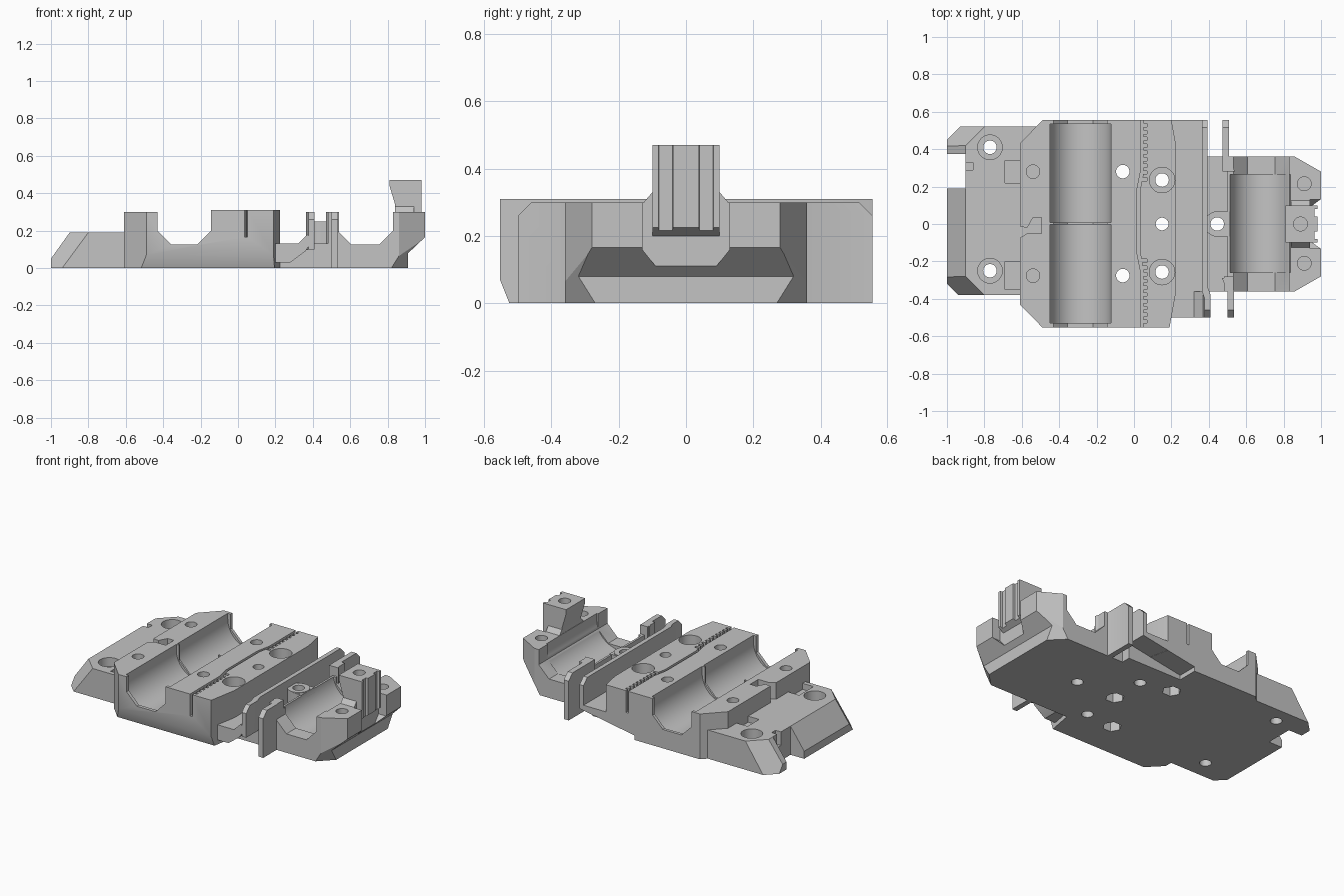
import bpy, bmesh, math
from mathutils import Vector

if "Cube" in bpy.data.objects:
    bpy.data.objects.remove(bpy.data.objects["Cube"], do_unlink=True)

grey = bpy.data.materials.new("printed grey")
grey.use_nodes = True
grey.diffuse_color = (0.55, 0.55, 0.55, 1)
grey.node_tree.nodes["Principled BSDF"].inputs["Base Color"].default_value = (0.55, 0.55, 0.55, 1)


def prism(name, pts, lo, hi, axis="z"):
    """Extrude an outline: z takes (x, y) points, y takes (x, z) points."""
    bm = bmesh.new()
    at = (lambda a, b, h: (a, b, h)) if axis == "z" else (lambda a, b, h: (a, h, b))
    low = [bm.verts.new(at(a, b, lo)) for a, b in pts]
    top = [bm.verts.new(at(a, b, hi)) for a, b in pts]
    bm.faces.new(low)
    bm.faces.new(top)
    n = len(pts)
    for i in range(n):
        j = (i + 1) % n
        bm.faces.new((low[i], low[j], top[j], top[i]))
    bmesh.ops.recalc_face_normals(bm, faces=bm.faces)
    me = bpy.data.meshes.new(name)
    bm.to_mesh(me)
    bm.free()
    me.materials.append(grey)
    ob = bpy.data.objects.new(name, me)
    bpy.context.collection.objects.link(ob)
    return ob


def box(name, x0, x1, y0, y1, z0, z1):
    return prism(name, [(x0, y0), (x1, y0), (x1, y1), (x0, y1)], z0, z1)


def disc(x, y, r, n=32):
    turn = [2 * math.pi * i / n for i in range(n)]
    return [(x + r * math.cos(a), y + r * math.sin(a)) for a in turn]


def hole(x, y, r, lo=-0.1, hi=0.6, n=32):
    return prism("cutter", disc(x, y, r, n), lo, hi)


def slice_off(ob, a, b, c, away):
    """Cut with the plane through a, b, c, dropping the side that holds away."""
    a, b, c = Vector(a), Vector(b), Vector(c)
    no = (b - a).cross(c - a).normalized()
    if no.dot(Vector(away) - a) < 0:
        no = -no
    bm = bmesh.new()
    bm.from_mesh(ob.data)
    geom = bm.verts[:] + bm.edges[:] + bm.faces[:]
    cut = bmesh.ops.bisect_plane(bm, geom=geom, plane_co=a, plane_no=no, clear_outer=True)
    bmesh.ops.edgeloop_fill(bm, edges=[e for e in cut["geom_cut"] if isinstance(e, bmesh.types.BMEdge)])
    bmesh.ops.recalc_face_normals(bm, faces=bm.faces)
    bm.to_mesh(ob.data)
    bm.free()


def combine(ob, others, op="DIFFERENCE"):
    for other in others:
        mod = ob.modifiers.new("bool", "BOOLEAN")
        mod.operation, mod.solver, mod.object = op, "EXACT", other
        bpy.context.view_layer.objects.active = ob
        bpy.ops.object.modifier_apply(modifier=mod.name)
        bpy.data.objects.remove(other, do_unlink=True)


def channel(cx, half, lo, hi):
    """Flat-bottomed bearing seat with sloped sides."""
    side = [(half, 0.5), (half, 0.2), (half - 0.075, 0.125)]
    pts = [(cx + a, z) for a, z in side] + [(cx - a, z) for a, z in reversed(side)]
    return prism("cutter", pts, lo, hi, "y")


def bore(cx, lo, hi, r=0.163, z=0.265):
    """Round-bottomed bearing cavity, open at the top."""
    arc = [(cx + r * math.cos(a), z + r * math.sin(a))
           for a in [math.pi * (1 + i / 32) for i in range(33)]]
    return prism("cutter", arc + [(cx + r, 0.6), (cx - r, 0.6)], lo, hi, "y")


# Low mounting plate with bevelled end, notch and screw holes
plate = prism("mounting_plate", [(-1, -0.38), (-0.6, -0.38), (-0.5, 0.52), (-1, 0.52)], 0, 0.19)
slice_off(plate, (-1, 0, 0.05), (-1, 1, 0.05), (-0.9, 0, 0.19), (-1, 0, 0.5))
slice_off(plate, (-0.94, -0.38, 0), (-0.8, -0.38, 0.19), (-1, -0.32, 0), (-1, -1, 0))
slice_off(plate, (-0.93, 0.52, 0), (-0.8, 0.52, 0.19), (-1, 0.45, 0), (-1, 1, 0))
cuts = [box("cutter", -1.1, -0.9, 0.19, 0.375, -0.1, 0.4),
        box("cutter", -0.91, -0.86, 0.29, 0.33, 0.1, 0.4),
        box("cutter", -0.69, -0.6, 0.22, 0.34, 0.15, 0.4),
        box("cutter", -0.69, -0.6, -0.35, -0.2, 0.15, 0.4)]
for y in (0.41, -0.25):
    cuts += [hole(-0.77, y, 0.036), hole(-0.77, y, 0.066, 0.13)]
combine(plate, cuts)

# Main body holding two bearings and the belt
body = prism("main_body", [(-0.61, -0.43), (-0.49, -0.553), (0.19, -0.553), (0.225, -0.36),
                           (0.225, 0.42), (0.2, 0.555), (-0.49, 0.555), (-0.61, 0.43)], 0, 0.31)
slice_off(body, (0, -0.553, 0.07), (1, -0.553, 0.07), (0, -0.525, 0), (0, -0.6, 0))
cuts = [channel(-0.287, 0.143, -0.7, 0.7),
        bore(-0.287, -0.53, -0.004), bore(-0.287, 0.008, 0.535),
        box("cutter", -0.7, -0.43, -0.7, 0.7, 0.3, 0.5),
        prism("cutter", [(-0.7, -0.11), (-0.62, -0.08), (-0.57, -0.05), (-0.495, -0.05), (-0.495, 0.035),
                         (-0.54, 0.035), (-0.57, -0.02), (-0.7, 0.0)], 0.19, 0.5),
        # Sloped relief under the back corner
        prism("cutter", [(-0.01, -0.1), (-0.01, 0.03), (0.4, 0.1), (0.4, -0.1)], 0.42, 0.6, "y")]
for y in (-0.276, 0.28):
    cuts += [hole(-0.54, y, 0.036, 0.2), hole(-0.06, y, 0.036), hole(-0.06, y, 0.058, -0.1, 0.09, 6)]
for y in (-0.257, 0.235):
    cuts += [hole(0.15, y, 0.036), hole(0.15, y, 0.068, 0.2)]
cuts += [hole(0.15, 0, 0.034), hole(0.15, 0, 0.058, -0.1, 0.09, 6)]
# Toothed belt slot, stepping aside in the middle
cuts.append(prism("cutter", [(0.035, -0.6), (0.052, -0.6), (0.052, -0.25), (0.032, -0.15),
                             (0.032, 0.18), (0.052, 0.28), (0.052, 0.6), (0.035, 0.6),
                             (0.035, 0.28), (0.015, 0.18), (0.015, -0.15), (0.035, -0.25)], 0.165, 0.5))
teeth = [-0.53 + 0.036 * i for i in range(10)] + [0.23 + 0.036 * i for i in range(9)]
cuts += [box("cutter", 0.04, 0.07, y, y + 0.018, 0.165, 0.5) for y in teeth]
combine(body, cuts)

# Floor joining the main body to the end block, with raised ledges at both sides
box("bridge_floor", 0.2, 0.392, -0.36, 0.42, 0, 0.13)
prism("front_ledge", [(0.2, 0.03), (0.28, 0.03), (0.36, 0.09), (0.4, 0.15),
                      (0.37, 0.18), (0.32, 0.13), (0.2, 0.13)], -0.5, -0.36, "y")
prism("back_ledge", [(0.19, 0.065), (0.392, 0.1), (0.392, 0.15), (0.363, 0.13), (0.19, 0.13)],
      0.42, 0.555, "y")

# Thin upright guide walls with clipped top corners
inner = prism("inner_wall", [(0.363, -0.36), (0.378, -0.4), (0.378, -0.5), (0.41, -0.5), (0.41, -0.38),
                             (0.392, -0.33), (0.392, 0.555), (0.363, 0.555)], 0.1, 0.3)
front = prism("outer_wall_front", [(0.5, -0.5), (0.535, -0.5), (0.535, -0.36), (0.52, -0.29),
                                   (0.47, -0.29), (0.5, -0.36)], 0, 0.3)
back = prism("outer_wall_back", [(0.472, 0.555), (0.508, 0.555), (0.508, 0.36), (0.54, 0.28),
                                 (0.49, 0.28), (0.472, 0.36)], 0, 0.3)
for wall in (inner, front):
    slice_off(wall, (0, -0.5, 0.26), (1, -0.5, 0.26), (0, -0.46, 0.3), (0, -0.6, 0.4))
for wall in (inner, back):
    slice_off(wall, (0, 0.555, 0.26), (1, 0.555, 0.26), (0, 0.515, 0.3), (0, 0.6, 0.4))

# End block with the third bearing seat, undercut at the end
block = prism("end_block", [(0.39, -0.36), (0.86, -0.36), (1, -0.28), (1, 0.28),
                            (0.86, 0.36), (0.39, 0.36)], 0, 0.3)
recess = box("cutter", 0.94, 1.1, -0.13, 0.13, 0.11, 0.5)
for s in (-1, 1):
    slice_off(block, (0.91, s * 0.27, 0), (0.91, s * 0.32, 0.08), (0.82, s * 0.36, 0), (1, s, 0))
    slice_off(recess, (0.9, s * 0.09, 0.11), (1.1, s * 0.09, 0.11), (1, s * 0.13, 0.16), (1, s, 0))
cuts = [recess, channel(0.68, 0.148, -0.5, 0.5), bore(0.675, -0.26, 0.265),
        prism("cutter", [(0.91, -0.1), (0.91, 0.08), (1, 0.165), (1.1, 0.26), (1.1, -0.1)], -0.5, 0.5, "y"),
        box("cutter", 0.38, 0.5, -0.28, 0.28, 0.13, 0.5),
        box("cutter", 0.38, 0.6, -0.28, 0.28, 0.24, 0.5),
        prism("cutter", [(0.38, -0.5), (0.48, -0.5), (0.48, -0.27), (0.45, -0.24), (0.38, -0.24)], 0.13, 0.5),
        prism("cutter", [(0.38, 0.5), (0.472, 0.5), (0.472, 0.27), (0.45, 0.24), (0.38, 0.24)], 0.13, 0.5),
        hole(0.445, 0, 0.036)]
cuts += [hole(0.91, y, 0.037, 0.15) for y in (-0.21, 0.215)]
combine(block, cuts)

# Pierced boss between the guide walls
boss = prism("screw_boss", disc(0.445, 0, 0.068), 0.1, 0.25)
combine(boss, [box("arm", 0.44, 0.52, -0.068, 0.068, 0.11, 0.245)], "UNION")
combine(boss, [hole(0.445, 0, 0.036), bore(0.675, -0.26, 0.265)])

# Grooved post overhanging the end, on a flared foot
post = prism("end_post", [(0.81, 0.47), (0.81, 0.44), (0.84, 0.34), (0.84, 0.2), (0.94, 0.2),
                          (0.98, 0.225), (0.98, 0.47)], -0.1, 0.1, "y")
cuts = [prism("cutter", [(0.965, y - 0.02), (1.1, y - 0.03), (1.1, y + 0.03), (0.965, y + 0.02)], 0.1, 0.6)
        for y in (-0.06, 0.06)]
cuts += [hole(0.89, 0, 0.037, 0.3)]
combine(post, cuts)
foot = box("post_foot", 0.84, 0.94, -0.13, 0.13, 0.28, 0.33)
for s in (-1, 1):
    slice_off(foot, (0, s * 0.13, 0.295), (1, s * 0.13, 0.295), (0, s * 0.1, 0.33), (0, s, 0.5))

# Smooth bores, crisp edges
bpy.ops.object.select_all(action="DESELECT")
for ob in bpy.context.scene.objects:
    if ob.type == "MESH":
        ob.select_set(True)
        bpy.context.view_layer.objects.active = ob
bpy.ops.object.shade_smooth_by_angle(angle=math.radians(25))
